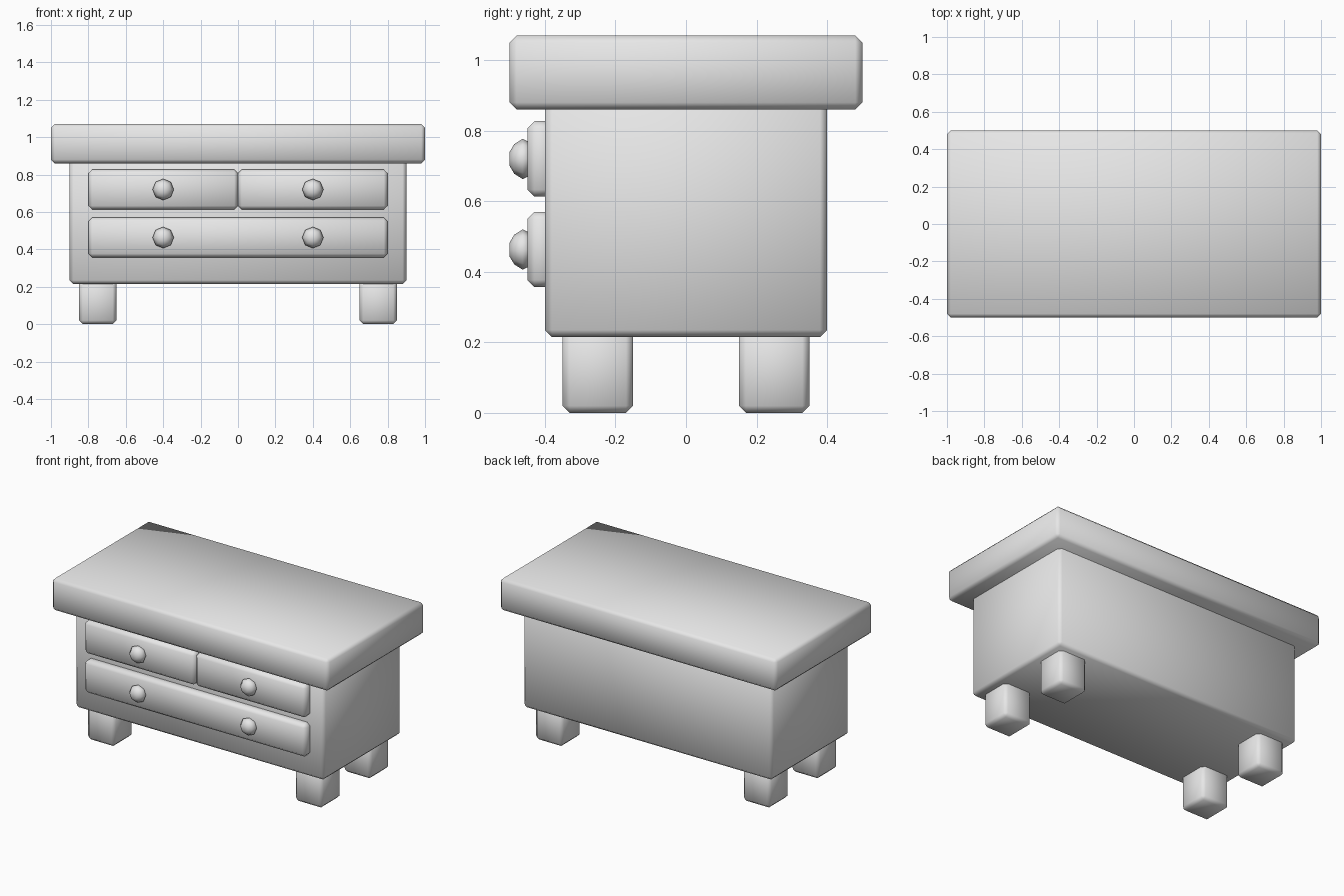
import bpy, bmesh, math
from mathutils import Vector, Matrix

cube = bpy.data.objects.get("Cube")
if cube:
    bpy.data.objects.remove(cube, do_unlink=True)

grey = bpy.data.materials.new("light_grey")
grey.use_nodes = True
colour = (0.8, 0.8, 0.8, 1)
grey.diffuse_color = colour
grey.node_tree.nodes["Principled BSDF"].inputs["Base Color"].default_value = colour


def finish(name, bm):
    """Turn a bmesh into a smooth grey object."""
    bmesh.ops.recalc_face_normals(bm, faces=bm.faces)
    for face in bm.faces:
        face.smooth = True
    mesh = bpy.data.meshes.new(name)
    bm.to_mesh(mesh)
    bm.free()
    mesh.materials.append(grey)
    obj = bpy.data.objects.new(name, mesh)
    bpy.context.collection.objects.link(obj)
    return obj


def chamfered_box(name, low, high, chamfer=0.02):
    """Box between two corners with all edges chamfered."""
    low, high = Vector(low), Vector(high)
    bm = bmesh.new()
    bmesh.ops.create_cube(bm, size=1)
    bmesh.ops.scale(bm, vec=high - low, verts=bm.verts)
    bmesh.ops.translate(bm, vec=(low + high) / 2, verts=bm.verts)
    bmesh.ops.bevel(bm, geom=bm.edges[:], offset=chamfer, segments=1,
                    affect='EDGES', profile=0.5)
    return finish(name, bm)


def knob(name, x, z, sides=8):
    """Faceted round pull, built as a lathed profile facing -y."""
    profile = [(0.046, -0.44), (0.057, -0.463), (0.042, -0.487), (0.02, -0.5)]
    bm = bmesh.new()
    rings = []
    for radius, y in profile:
        ring = []
        for i in range(sides):
            a = math.tau * i / sides
            ring.append(bm.verts.new((x + radius * math.sin(a), y,
                                      z + radius * math.cos(a))))
        rings.append(ring)
    for a, b in zip(rings, rings[1:]):
        for i in range(sides):
            j = (i + 1) % sides
            bm.faces.new((a[i], a[j], b[j], b[i]))
    bm.faces.new(rings[0])
    bm.faces.new(rings[-1])
    return finish(name, bm)


# Main case and top slab
chamfered_box("table_top", (-1, -0.5, 0.86), (1, 0.5, 1.07))
chamfered_box("body", (-0.9, -0.4, 0.215), (0.9, 0.4, 0.9))

# Four legs
for side, sx in (("left", 1), ("right", -1)):
    for end, sy in (("front", -1), ("back", 1)):
        cx, cy = 0.75 * sx, 0.25 * sy
        chamfered_box(f"{end}_{side}_leg", (cx - 0.1, cy - 0.1, 0),
                      (cx + 0.1, cy + 0.1, 0.25))

# Drawer fronts
chamfered_box("upper_right_drawer", (-0.8, -0.45, 0.613), (0, -0.37, 0.827))
chamfered_box("upper_left_drawer", (0, -0.45, 0.613), (0.8, -0.37, 0.827))
chamfered_box("lower_drawer", (-0.8, -0.45, 0.357), (0.8, -0.37, 0.57))

# Drawer knobs
for row, z in (("upper", 0.72), ("lower", 0.463)):
    for side, x in (("left", 0.4), ("right", -0.4)):
        knob(f"{row}_{side}_knob", x, z)
